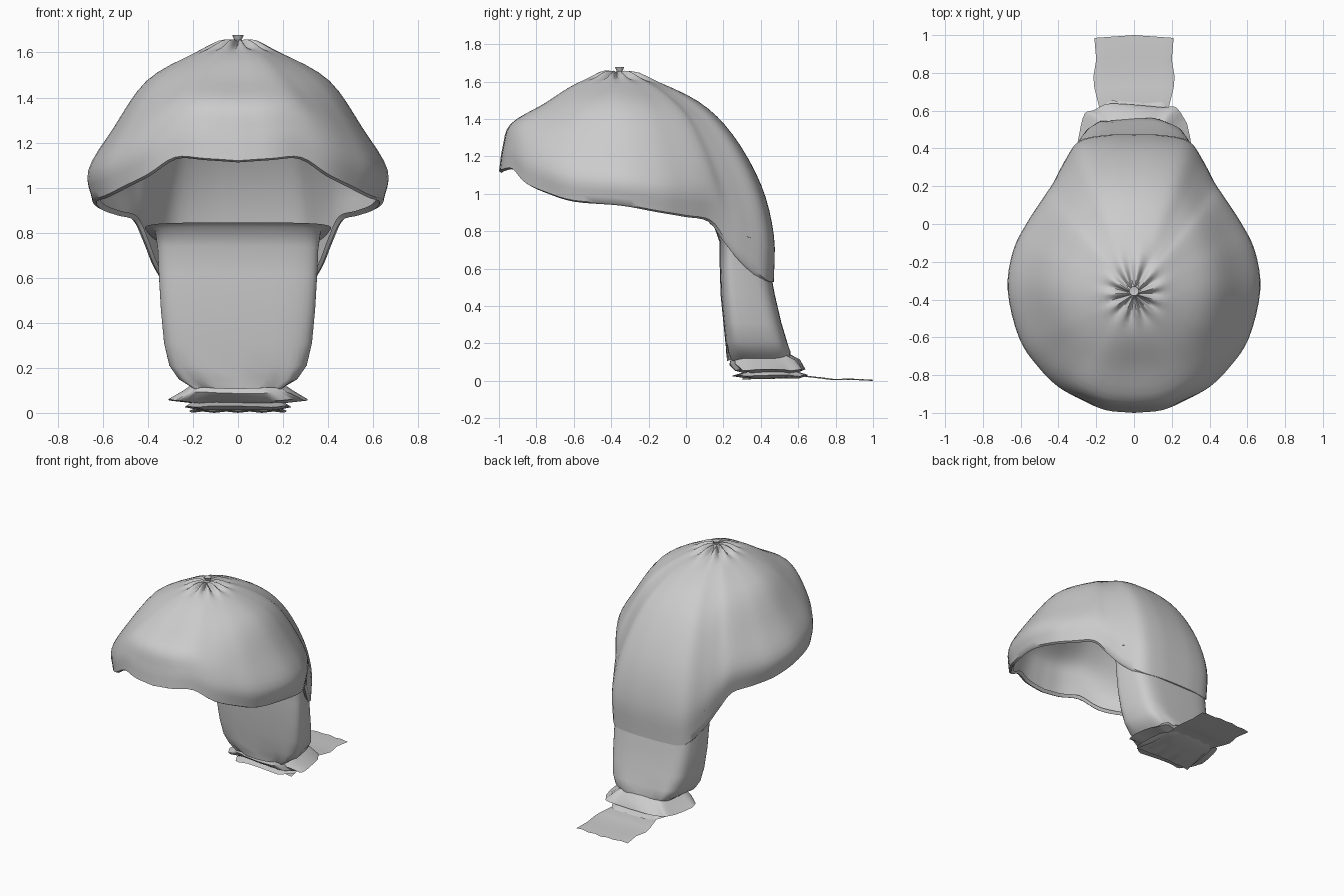
import bpy, bmesh, math
from mathutils import Vector

cube = bpy.data.objects.get("Cube")
if cube:
    bpy.data.objects.remove(cube)

# One plain cloth colour
cloth = bpy.data.materials.new("grey_cloth")
cloth.use_nodes = True
GREY = (0.6, 0.6, 0.6, 1)
cloth.diffuse_color = GREY
cloth.node_tree.nodes["Principled BSDF"].inputs["Base Color"].default_value = GREY


def spline(points, steps):
    """Smooth open curve through the points."""
    pts = [Vector(p) for p in points]
    pts = [pts[0] * 2 - pts[1]] + pts + [pts[-1] * 2 - pts[-2]]
    out = []
    for a, b, c, d in zip(pts, pts[1:], pts[2:], pts[3:]):
        for k in range(steps):
            t = k / steps
            out.append(0.5 * (2 * b + (c - a) * t + (2 * a - 5 * b + 4 * c - d) * t * t
                              + (3 * b - a - 3 * c + d) * t ** 3))
    return out + [pts[-2]]


def loft(name, rows, closed, angle=50):
    """Skin a list of equal-length rows into a smooth sheet or tube."""
    bm = bmesh.new()
    grid = [[bm.verts.new(p) for p in row] for row in rows]
    for r0, r1 in zip(grid, grid[1:]):
        n = len(r0)
        for i in range(n if closed else n - 1):
            j = (i + 1) % n
            bm.faces.new((r0[i], r0[j], r1[j], r1[i]))
    bmesh.ops.remove_doubles(bm, verts=bm.verts, dist=0.0005)
    bmesh.ops.recalc_face_normals(bm, faces=bm.faces)
    mesh = bpy.data.meshes.new(name)
    bm.to_mesh(mesh)
    bm.free()
    mesh.materials.append(cloth)
    obj = bpy.data.objects.new(name, mesh)
    bpy.context.collection.objects.link(obj)
    bpy.ops.object.select_all(action='DESELECT')
    obj.select_set(True)
    bpy.context.view_layer.objects.active = obj
    bpy.ops.object.shade_smooth_by_angle(angle=math.radians(angle))
    return obj


# Cap: meridians run from the crown to the rim, blended between three profiles
APEX = Vector((0, -0.37, 1.65))
half_rim = spline([(0, -1, 1.12), (0.15, -0.985, 1.13), (0.28, -0.93, 1.135),
                   (0.4, -0.86, 1.06), (0.5, -0.75, 1.01), (0.59, -0.6, 0.965),
                   (0.645, -0.35, 0.945), (0.62, -0.15, 0.91), (0.55, 0, 0.885),
                   (0.47, 0.13, 0.86), (0.42, 0.21, 0.76), (0.37, 0.31, 0.64),
                   (0.29, 0.43, 0.54), (0.15, 0.465, 0.53), (0, 0.47, 0.53)], 4)
rim = half_rim + [Vector((-p.x, p.y, p.z)) for p in half_rim[-2:0:-1]]

# Each profile pairs outward share with remaining height share
front = spline([(0, 1), (0.15, 0.97), (0.37, 0.87), (0.62, 0.68), (0.9, 0.48), (0.97, 0.24), (1, 0)], 4)
side = spline([(0, 1), (0.13, 0.98), (0.31, 0.92), (0.63, 0.75), (0.86, 0.45), (1.03, 0.19), (1, 0)], 4)
back = spline([(0, 1), (0.2, 0.97), (0.52, 0.86), (0.74, 0.7), (0.92, 0.46), (1, 0.22), (1, 0)], 4)

columns = []
for p in rim:
    out = Vector((p.x, p.y - APEX.y))
    c = out.normalized().y
    ends, w = (back if c > 0 else front), c * c
    theta = math.atan2(out.x, out.y)
    col = []
    for e, s in zip(ends, side):
        f = e * w + s * (1 - w)
        # Gathered pleats fade out away from the crown
        pleat = 0.018 * math.sin(11 * theta) * math.exp(-((f.x - 0.12) / 0.1) ** 2)
        col.append((out.x * f.x, APEX.y + out.y * f.x,
                    p.z + (APEX.z - p.z) * f.y + pleat * min(1, f.x * 20)))
    # Rolled hem turned inwards
    for shrink, lift in ((0.975, -0.008), (0.95, 0.012)):
        col.append((out.x * shrink, APEX.y + out.y * shrink, p.z + lift))
    columns.append(col)
loft("cap", [list(r) for r in zip(*columns)], True)

# Crown knot: a small gathered stub
stub = []
for r, z in ((0.04, 1.635), (0.016, 1.655), (0.026, 1.678), (0.0, 1.672)):
    stub.append([(r * math.cos(a * math.tau / 10), -0.355 + r * math.sin(a * math.tau / 10), z)
                 for a in range(10)])
loft("crown_knot", stub, True)


def tail_ring(hw, y0, y1, z, slope=0.0, ripple=0.0, n=40):
    """Rounded-box section, narrower at the rear."""
    ring = []
    for k in range(n):
        a = math.tau * k / n
        c, s = math.cos(a), math.sin(a)
        u = math.copysign(abs(c) ** 0.45, c)
        v = math.copysign(abs(s) ** 0.45, s)
        rear = (v + 1) / 2
        wave = ripple * math.sin(7 * a + z * 30)
        ring.append((u * hw * (1 - 0.2 * rear), y0 + (y1 - y0) * rear + wave,
                     max(0.002, z + slope * rear + wave * 0.4)))
    return ring


# Tail: gathered tube under the rear of the cap, open at the top
loft("tail", [tail_ring(*r) for r in (
    (0.44, 0.12, 0.40, 0.845, -0.1), (0.39, 0.15, 0.42, 0.825, -0.1),
    (0.38, 0.18, 0.43, 0.74, -0.05), (0.375, 0.18, 0.445, 0.62), (0.365, 0.185, 0.475, 0.46),
    (0.35, 0.2, 0.51, 0.31), (0.325, 0.21, 0.54, 0.21), (0.28, 0.22, 0.555, 0.15, 0.0, 0.006),
    (0.215, 0.23, 0.55, 0.11, 0.0, 0.01))], True)

# Tied knot: two flared folds squeezed together
loft("tie_folds", [tail_ring(*r) for r in (
    (0.2, 0.25, 0.53, 0.13, 0.02, 0.008), (0.26, 0.24, 0.6, 0.09, 0.02, 0.01),
    (0.33, 0.27, 0.63, 0.058, 0.0, 0.01), (0.22, 0.31, 0.6, 0.045, 0.0, 0.006),
    (0.25, 0.25, 0.65, 0.028, 0.0, 0.008), (0.18, 0.33, 0.6, 0.012), (0.0, 0.46, 0.46, 0.012))], True)

# Loose end: a thin creased flap lying on the ground behind the knot
flap = []
for hw, y, z in ((0.23, 0.3, 0.008), (0.2, 0.45, 0.01), (0.18, 0.6, 0.025),
                 (0.21, 0.72, 0.012), (0.215, 0.78, 0.004), (0.2, 0.87, 0.006), (0.21, 0.985, 0.0)):
    flap.append([(hw * t / 4, y + 0.015 * (1 - abs(t) / 4),
                  z + 0.006 * (t % 2)) for t in range(-4, 5)])
loft("loose_end", flap, False, 20)
